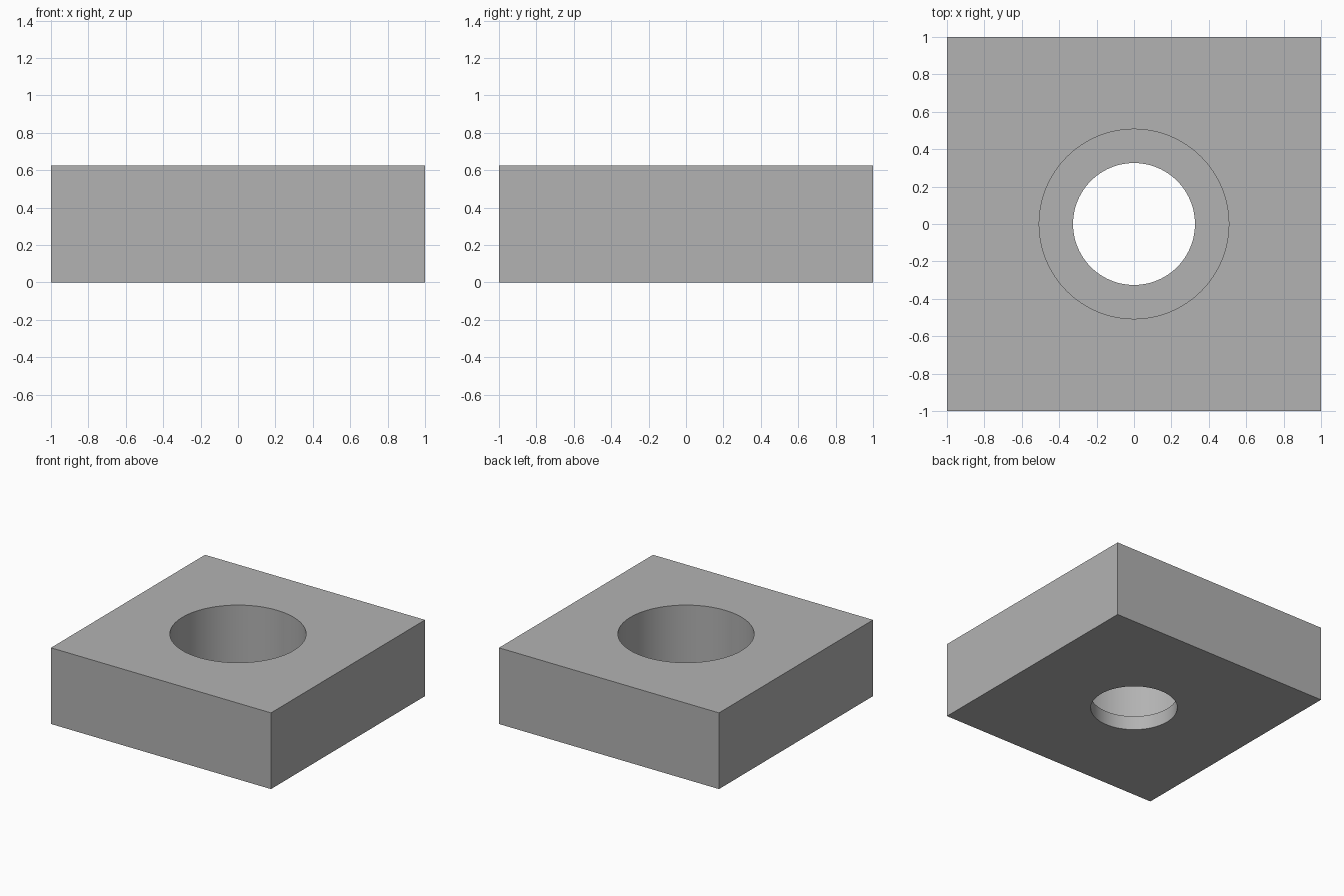
import bpy

cube = bpy.data.objects.get("Cube")
if cube:
    bpy.data.objects.remove(cube, do_unlink=True)

HEIGHT = 0.626
LEDGE = 0.115
BORE_RADIUS = 0.326
RECESS_RADIUS = 0.507

# Plain grey metal
grey = bpy.data.materials.new("grey metal")
grey.use_nodes = True
colour = (0.448, 0.448, 0.448, 1)
grey.diffuse_color = colour
grey.node_tree.nodes["Principled BSDF"].inputs["Base Color"].default_value = colour

# Square block
bpy.ops.mesh.primitive_cube_add(size=1, location=(0, 0, HEIGHT / 2))
block = bpy.context.object
block.name = "square_block"
block.scale = (2, 2, HEIGHT)
bpy.ops.object.transform_apply(location=True, rotation=False, scale=True)
block.data.materials.append(grey)


def cut_round_hole(name, radius, bottom, top):
    """Cut an upright round hole into the block."""
    bpy.ops.mesh.primitive_cylinder_add(
        vertices=96, radius=radius, depth=top - bottom,
        location=(0, 0, (bottom + top) / 2))
    cutter = bpy.context.object
    cutter.name = name
    cutter.hide_render = True
    cutter.data.materials.append(grey)
    cut = block.modifiers.new(name, 'BOOLEAN')
    cut.operation = 'DIFFERENCE'
    cut.solver = 'EXACT'
    cut.object = cutter
    bpy.ops.object.select_all(action='DESELECT')
    block.select_set(True)
    bpy.context.view_layer.objects.active = block
    bpy.ops.object.modifier_apply(modifier=cut.name)
    bpy.data.objects.remove(cutter, do_unlink=True)


# Wide recess from the top, narrower bore through the floor
cut_round_hole("recess_cutter", RECESS_RADIUS, LEDGE, HEIGHT + 0.2)
cut_round_hole("bore_cutter", BORE_RADIUS, -0.2, HEIGHT + 0.2)

# Smooth walls, crisp rims
bpy.ops.object.shade_smooth_by_angle()
